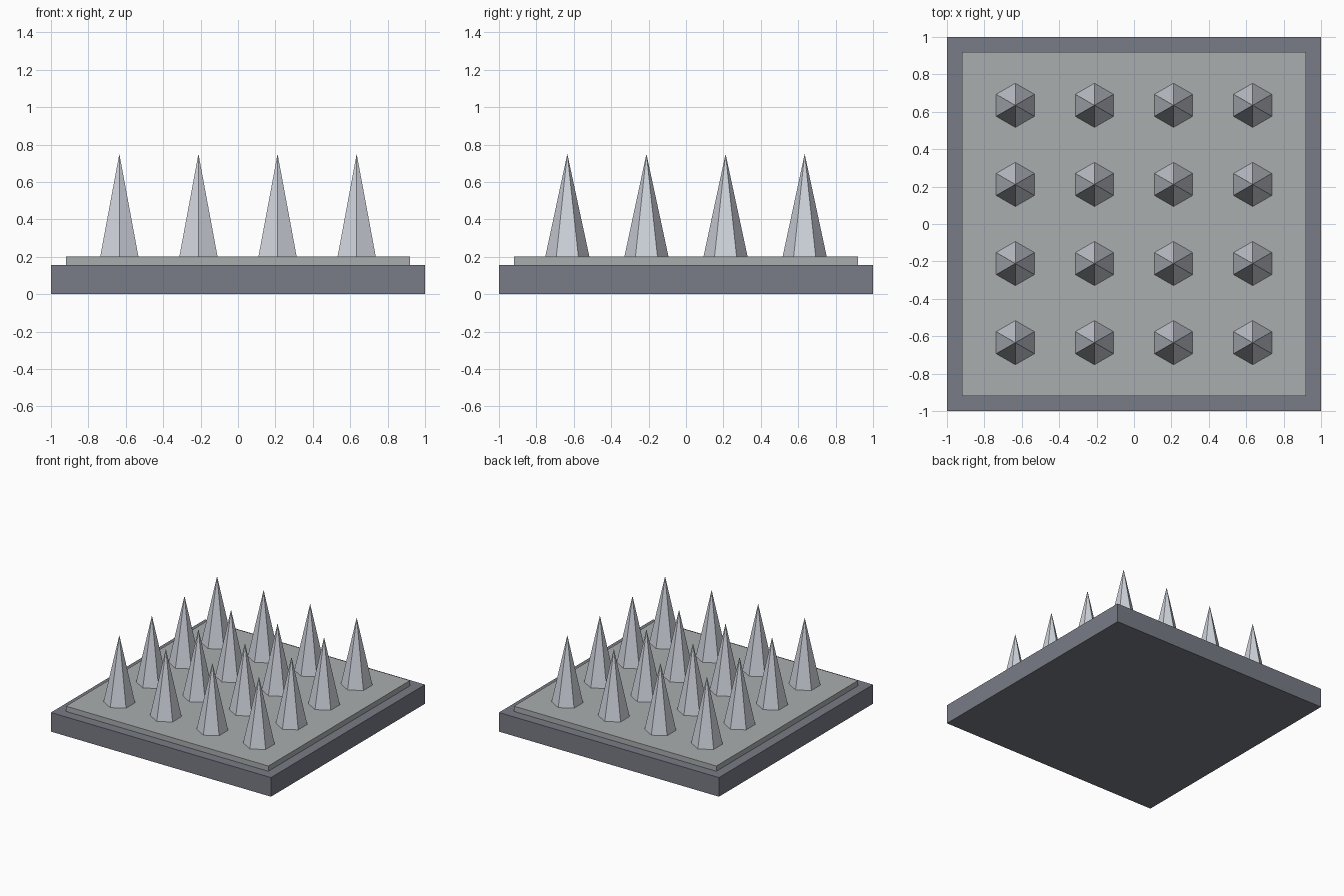
import bpy

cube = bpy.data.objects.get("Cube")
if cube:
    bpy.data.objects.remove(cube, do_unlink=True)


def material(name, rgb):
    mat = bpy.data.materials.new(name)
    mat.use_nodes = True
    mat.diffuse_color = (*rgb, 1)
    mat.node_tree.nodes["Principled BSDF"].inputs["Base Color"].default_value = (*rgb, 1)
    return mat


def slab(name, width, bottom, top, mat):
    bpy.ops.mesh.primitive_cube_add(size=1, location=(0, 0, (bottom + top) / 2))
    obj = bpy.context.object
    obj.name = name
    obj.scale = (width, width, top - bottom)
    bpy.ops.object.transform_apply(location=False, rotation=False, scale=True)
    obj.data.materials.append(mat)


dark_metal = material("dark slate", (0.19, 0.20, 0.24))
plate_metal = material("mid grey", (0.40, 0.42, 0.43))
spike_metal = material("pale steel", (0.62, 0.65, 0.71))

PLATE_TOP, TIP = 0.2, 0.75
SPACING = 0.423

# Stepped base
slab("base", 2.0, 0, 0.157, dark_metal)
slab("top_plate", 1.84, 0.157, PLATE_TOP, plate_metal)

# Four by four grid of six-sided spikes
for row in range(4):
    for column in range(4):
        bpy.ops.mesh.primitive_cone_add(
            vertices=6, radius1=0.118, radius2=0, depth=TIP - PLATE_TOP,
            location=((column - 1.5) * SPACING, (row - 1.5) * SPACING, (PLATE_TOP + TIP) / 2))
        spike = bpy.context.object
        spike.name = f"spike_{row + 1}_{column + 1}"
        spike.data.materials.append(spike_metal)
